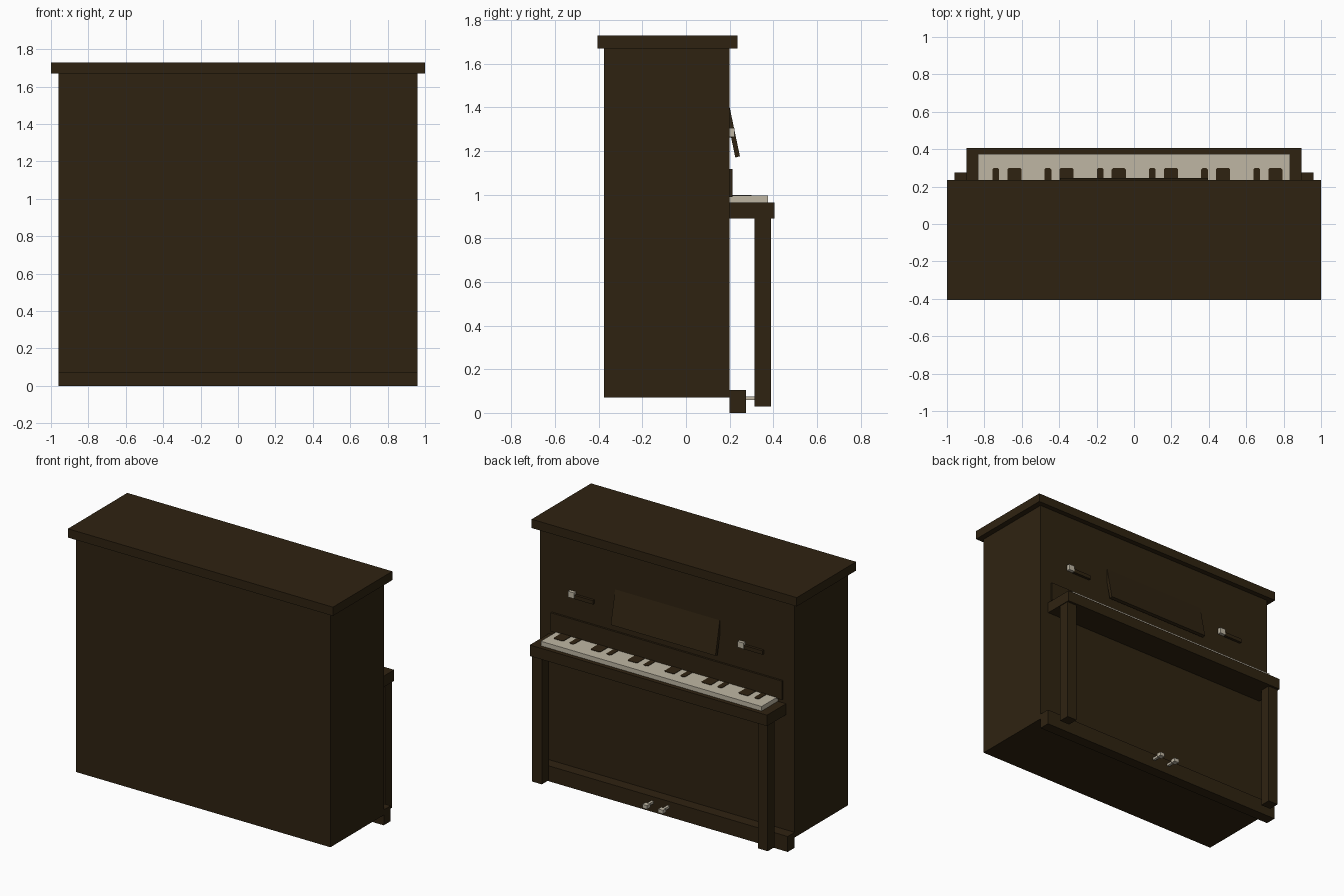
import bpy
import bmesh
from mathutils import Vector

old = bpy.data.objects.get("Cube")
if old:
    bpy.data.objects.remove(old)


def material(name, rgb):
    mat = bpy.data.materials.new(name)
    mat.use_nodes = True
    colour = (*rgb, 1)
    mat.diffuse_color = colour
    node = mat.node_tree.nodes["Principled BSDF"]
    node.inputs["Base Color"].default_value = colour
    node.inputs["Roughness"].default_value = 0.8
    return mat


wood = material("dark wood", (0.028, 0.0165, 0.0055))
ivory = material("ivory", (0.52, 0.47, 0.37))


def finish(name, bm, mat):
    bmesh.ops.recalc_face_normals(bm, faces=bm.faces)
    mesh = bpy.data.meshes.new(name)
    bm.to_mesh(mesh)
    bm.free()
    mesh.materials.append(mat)
    obj = bpy.data.objects.new(name, mesh)
    bpy.context.collection.objects.link(obj)
    return obj


def box(name, x, y, z, mat):
    """Box from three (low, high) ranges."""
    bm = bmesh.new()
    bmesh.ops.create_cube(bm, size=1)
    low, high = (Vector(c) for c in zip(x, y, z))
    bmesh.ops.scale(bm, vec=high - low, verts=bm.verts)
    bmesh.ops.translate(bm, vec=(low + high) / 2, verts=bm.verts)
    return finish(name, bm, mat)


def extrude(name, points, offset, mat):
    """Flat outline pushed along an offset."""
    bm = bmesh.new()
    face = bm.faces.new([bm.verts.new(p) for p in points])
    result = bmesh.ops.extrude_face_region(bm, geom=[face])
    moved = [v for v in result["geom"] if isinstance(v, bmesh.types.BMVert)]
    bmesh.ops.translate(bm, vec=offset, verts=moved)
    return finish(name, bm, mat)


# Case and lid
box("case", (-0.96, 0.96), (-0.375, 0.2), (0.07, 1.67), wood)
box("lid", (-1, 1), (-0.405, 0.235), (1.67, 1.73), wood)
box("base_board", (-0.96, 0.96), (0.2, 0.275), (0, 0.105), wood)

# Keyboard shelf, keys and the rail behind them
box("key_shelf", (-0.895, 0.895), (0.2, 0.405), (0.89, 0.965), wood)
box("white_keys", (-0.833, 0.833), (0.2, 0.375), (0.965, 0.996), ivory)
box("key_rail", (-0.873, 0.873), (0.2, 0.213), (0.99, 1.118), wood)

# Dark keys: one narrow and one wide in each group, front corners clipped
for group in range(6):
    start = -0.757 + group * 0.279
    for kind, offset, width in (("narrow", 0, 0.036), ("wide", 0.08, 0.075)):
        a, b, c = start + offset, start + offset + width, 0.008
        outline = [(a, 0.2), (b, 0.2), (b, 0.3 - c), (b - c, 0.3),
                   (a + c, 0.3), (a, 0.3 - c)]
        extrude(f"{kind}_dark_key_{group + 1}",
                [(x, y, 0.994) for x, y in outline], (0, 0, 0.005), wood)

# Sloping music stand
side = [(0.199, 1.405), (0.247, 1.176), (0.226, 1.17), (0.178, 1.4)]
extrude("music_stand", [(-0.395, y, z) for y, z in side], (0.79, 0, 0), wood)

# Front legs
for name, sign in (("left_leg", 1), ("right_leg", -1)):
    box(name, sorted((sign * 0.815, sign * 0.89)), (0.315, 0.39), (0.03, 0.89), wood)

# Candle arms: a dark bar ending in a pale cup
for name, x in (("left", 0.69), ("right", -0.59)):
    box(f"{name}_candle_arm", (x - 0.14, x), (0.2, 0.218), (1.262, 1.288), wood)
    box(f"{name}_candle_cup", (x, x + 0.045), (0.2, 0.222), (1.265, 1.305), ivory)

# Pedals: narrow stem with a wider foot plate
for name, x in (("left", 0.06), ("right", -0.06)):
    box(f"{name}_pedal_stem", (x - 0.009, x + 0.009), (0.27, 0.335), (0.06, 0.076), ivory)
    box(f"{name}_pedal_plate", (x - 0.018, x + 0.018), (0.325, 0.36), (0.055, 0.08), ivory)
